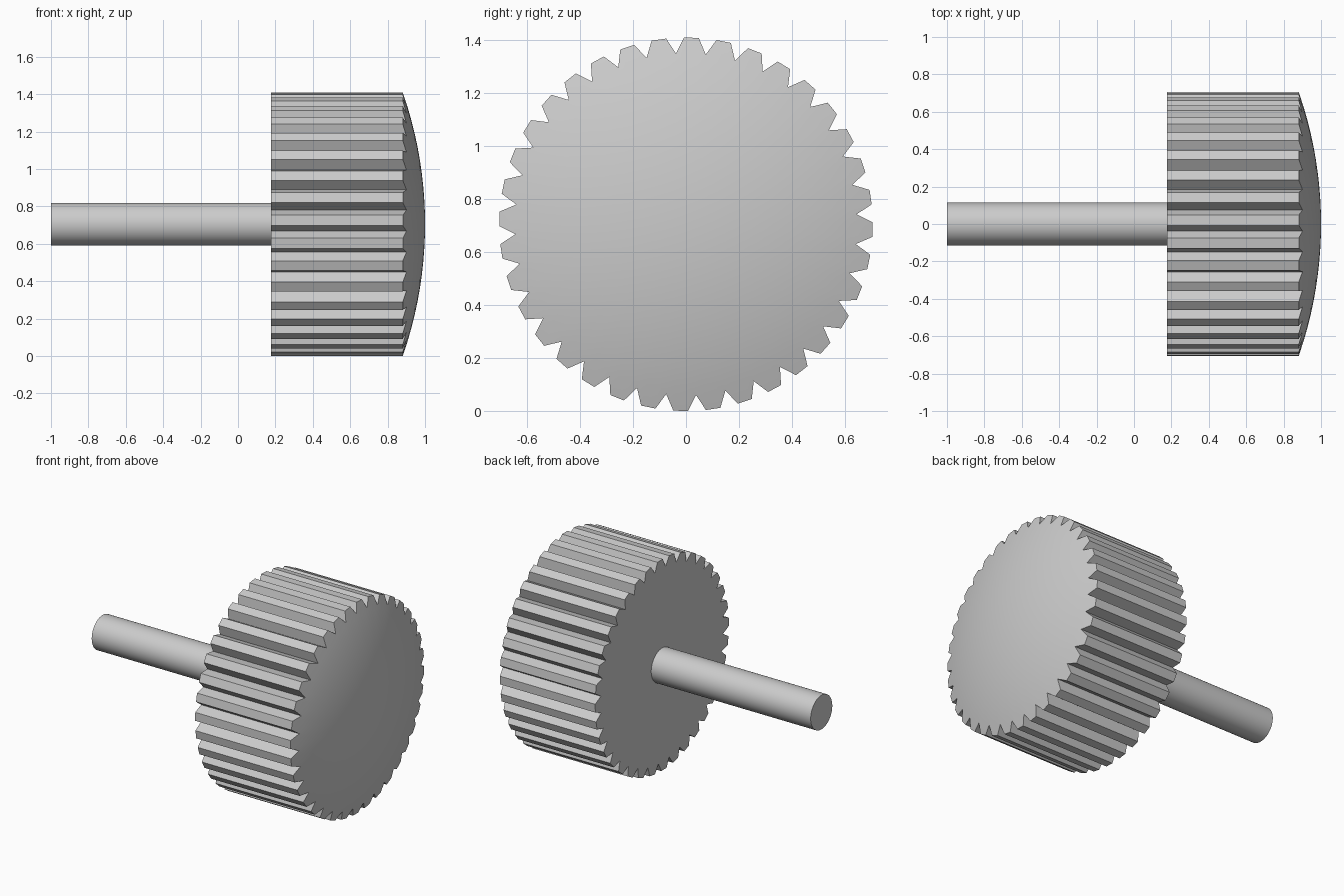
import bpy
import bmesh
from math import sin, cos, radians, sqrt

if "Cube" in bpy.data.objects:
    bpy.data.objects.remove(bpy.data.objects["Cube"])

TEETH = 36
PITCH = 360 / TEETH
OFFSET = 1.65          # rotation of the first tooth, degrees
HALF_TIP = 2.25        # half width of a tooth tip, degrees
R_TIP, R_ROOT = 0.705, 0.645
AXIS_Z = R_TIP
BACK, RIM, CROWN = 0.177, 0.881, 1.0
SAG = CROWN - RIM
DOME_R = (R_TIP ** 2 + SAG ** 2) / (2 * SAG)

metal = bpy.data.materials.new("grey metal")
metal.use_nodes = True
grey = (0.6, 0.6, 0.6, 1)
metal.diffuse_color = grey
metal.node_tree.nodes["Principled BSDF"].inputs["Base Color"].default_value = grey


def finish(bm, name):
    """Turn a bmesh into a smooth-shaded object with sharp edges kept."""
    bmesh.ops.recalc_face_normals(bm, faces=bm.faces)
    mesh = bpy.data.meshes.new(name)
    bm.to_mesh(mesh)
    bm.free()
    mesh.materials.append(metal)
    obj = bpy.data.objects.new(name, mesh)
    bpy.context.collection.objects.link(obj)
    bpy.ops.object.select_all(action="DESELECT")
    obj.select_set(True)
    bpy.context.view_layer.objects.active = obj
    bpy.ops.object.shade_smooth_by_angle(angle=radians(30))


def ring(bm, points, x_of_radius):
    """Ring of vertices about the x axis from (angle, radius) pairs."""
    return [bm.verts.new((x_of_radius(r), r * sin(a), AXIS_Z + r * cos(a)))
            for a, r in points]


def bridge(bm, a, b):
    n = len(a)
    for i in range(n):
        j = (i + 1) % n
        bm.faces.new((a[i], a[j], b[j], b[i]))


def dome(r):
    return CROWN - DOME_R + sqrt(DOME_R ** 2 - r ** 2)


# Toothed wheel: flat back, V-shaped grooves, domed front
outline = []
for k in range(TEETH):
    mid = OFFSET + k * PITCH
    outline += [(radians(mid - HALF_TIP), R_TIP),
                (radians(mid + HALF_TIP), R_TIP),
                (radians(mid + PITCH / 2), R_ROOT)]

bm = bmesh.new()
back = ring(bm, outline, lambda r: BACK)
bm.faces.new(back)
previous = ring(bm, outline, dome)
bridge(bm, back, previous)
for step in range(9, 0, -1):
    radius = 0.62 * step / 9
    inner = ring(bm, [(a, radius) for a, _ in outline], dome)
    bridge(bm, previous, inner)
    previous = inner
tip = bm.verts.new((CROWN, 0, AXIS_Z))
for i, v in enumerate(previous):
    bm.faces.new((v, previous[(i + 1) % len(previous)], tip))
finish(bm, "toothed_wheel")

# Shaft: plain round rod
bm = bmesh.new()
circle = [(radians(i * 5), 0.114) for i in range(72)]
outer_end = ring(bm, circle, lambda r: -1)
wheel_end = ring(bm, circle, lambda r: BACK)
bridge(bm, outer_end, wheel_end)
bm.faces.new(outer_end)
finish(bm, "shaft")
